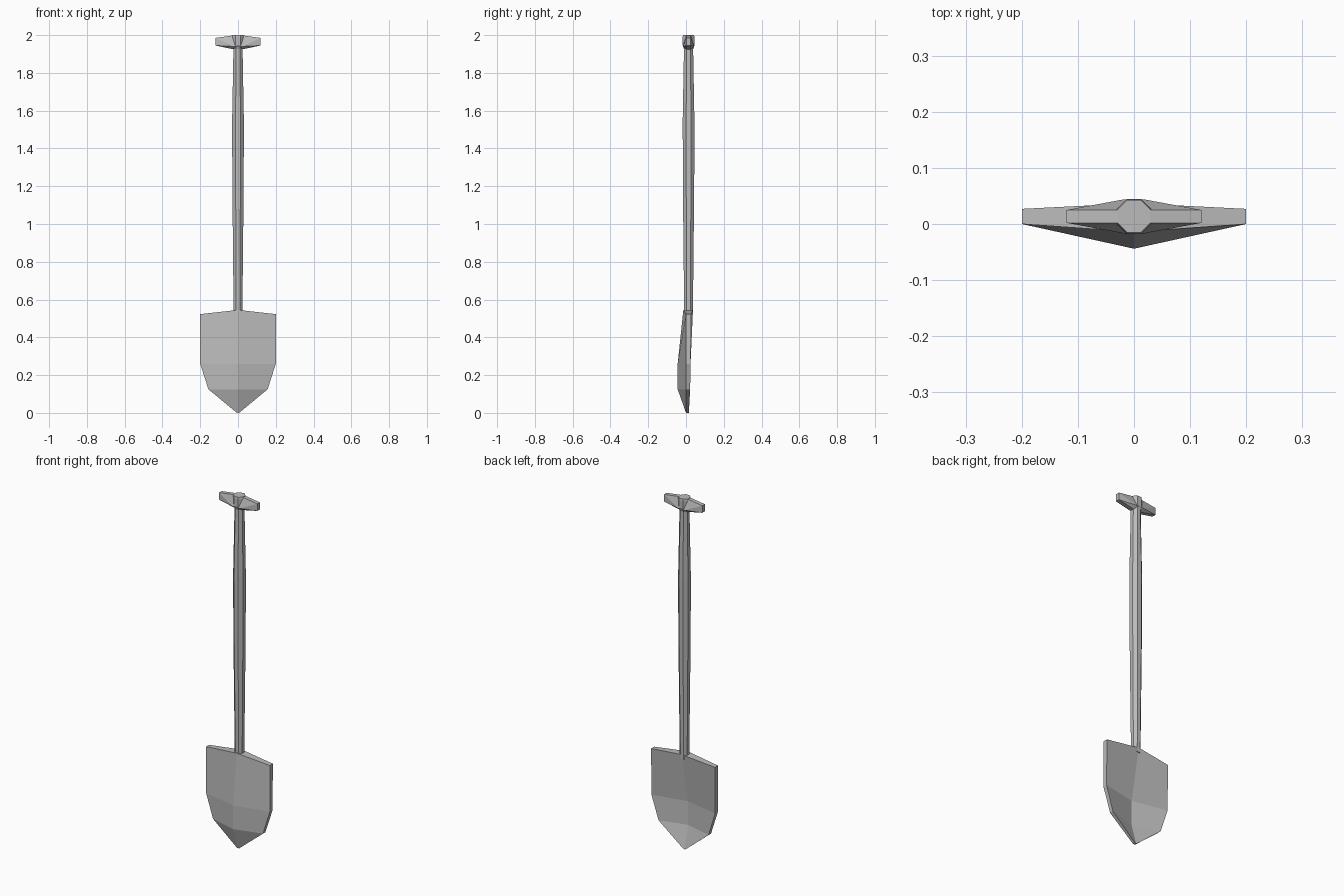
import bpy, bmesh
from math import pi, cos, sin

cube = bpy.data.objects.get("Cube")
if cube:
    bpy.data.objects.remove(cube)

grey = bpy.data.materials.new("grey metal")
grey.use_nodes = True
COLOUR = (0.5, 0.5, 0.5, 1)
grey.diffuse_color = COLOUR
grey.node_tree.nodes["Principled BSDF"].inputs["Base Color"].default_value = COLOUR

AXIS_Y = 0.0135  # shaft centre line


def finish(name, bm):
    bmesh.ops.recalc_face_normals(bm, faces=bm.faces)
    mesh = bpy.data.meshes.new(name)
    bm.to_mesh(mesh)
    bm.free()
    mesh.materials.append(grey)
    obj = bpy.data.objects.new(name, mesh)
    bpy.context.collection.objects.link(obj)
    return obj


def loft(name, rings):
    """Skin closed rings of equal length and cap both ends."""
    bm = bmesh.new()
    loops = [[bm.verts.new(p) for p in ring] for ring in rings]
    for a, b in zip(loops, loops[1:]):
        for i in range(len(a)):
            j = (i + 1) % len(a)
            bm.faces.new((a[i], a[j], b[j], b[i]))
    bm.faces.new(loops[0])
    bm.faces.new(loops[-1])
    return finish(name, bm)


def octagon(half, z):
    r = half / cos(pi / 8)
    angles = [pi / 8 + i * pi / 4 for i in range(8)]
    return [(r * cos(a), AXIS_Y + r * sin(a), z) for a in angles]


def hull(name, points):
    bm = bmesh.new()
    for p in points:
        bm.verts.new(p)
    bmesh.ops.convex_hull(bm, input=bm.verts)
    bmesh.ops.dissolve_limit(bm, angle_limit=0.02, verts=bm.verts, edges=bm.edges)
    return finish(name, bm)


# Shaft, slightly swollen above the middle
loft("shaft", [octagon(h, z) for h, z in
               [(0.023, 0.52), (0.03, 1.2), (0.031, 1.55), (0.024, 1.94)]])

# Grip: octagonal hub with two tapering arms
loft("grip_hub", [octagon(0.024, 1.925), octagon(0.031, 1.945),
                  octagon(0.031, 1.99), octagon(0.029, 2.0)])
for side, name in ((1, "left_grip_arm"), (-1, "right_grip_arm")):
    points = []
    for s in (1, -1):
        y_end = AXIS_Y + s * 0.0115
        points += [(side * 0.12, y_end, 1.985), (side * 0.12, y_end, 1.945),
                   (side * 0.028, y_end, 1.998), (0, y_end, 1.998),
                   (side * 0.02, AXIS_Y + s * 0.03, 1.94),
                   (0, AXIS_Y + s * 0.03, 1.94),
                   (side * 0.024, y_end, 1.925)]
    hull(name, points)

# Blade: each row is edge z, centre z, half width,
# edge front/back y, centre front/back y
ROWS = [(0.002, 0.0, 0.008, 0.0, 0.015, 0.0, 0.015),
        (0.125, 0.125, 0.157, 0.0, 0.022, -0.044, -0.02),
        (0.26, 0.26, 0.2, 0.0, 0.024, -0.044, -0.018),
        (0.523, 0.545, 0.2, 0.0, 0.027, -0.014, 0.037)]
loft("blade", [[(-w, ef, ze), (0, cf, zc), (w, ef, ze),
                (w, eb, ze), (0, cb, zc), (-w, eb, ze)]
               for ze, zc, w, ef, eb, cf, cb in ROWS])

# Split the blade's end caps into clean quads along the centre line
bm = bmesh.new()
blade = bpy.data.objects["blade"]
bm.from_mesh(blade.data)
for face in [f for f in bm.faces if len(f.verts) == 6]:
    middle = [v for v in face.verts if abs(v.co.x) < 1e-5]
    bmesh.utils.face_split(face, middle[0], middle[1])
bm.to_mesh(blade.data)
bm.free()
